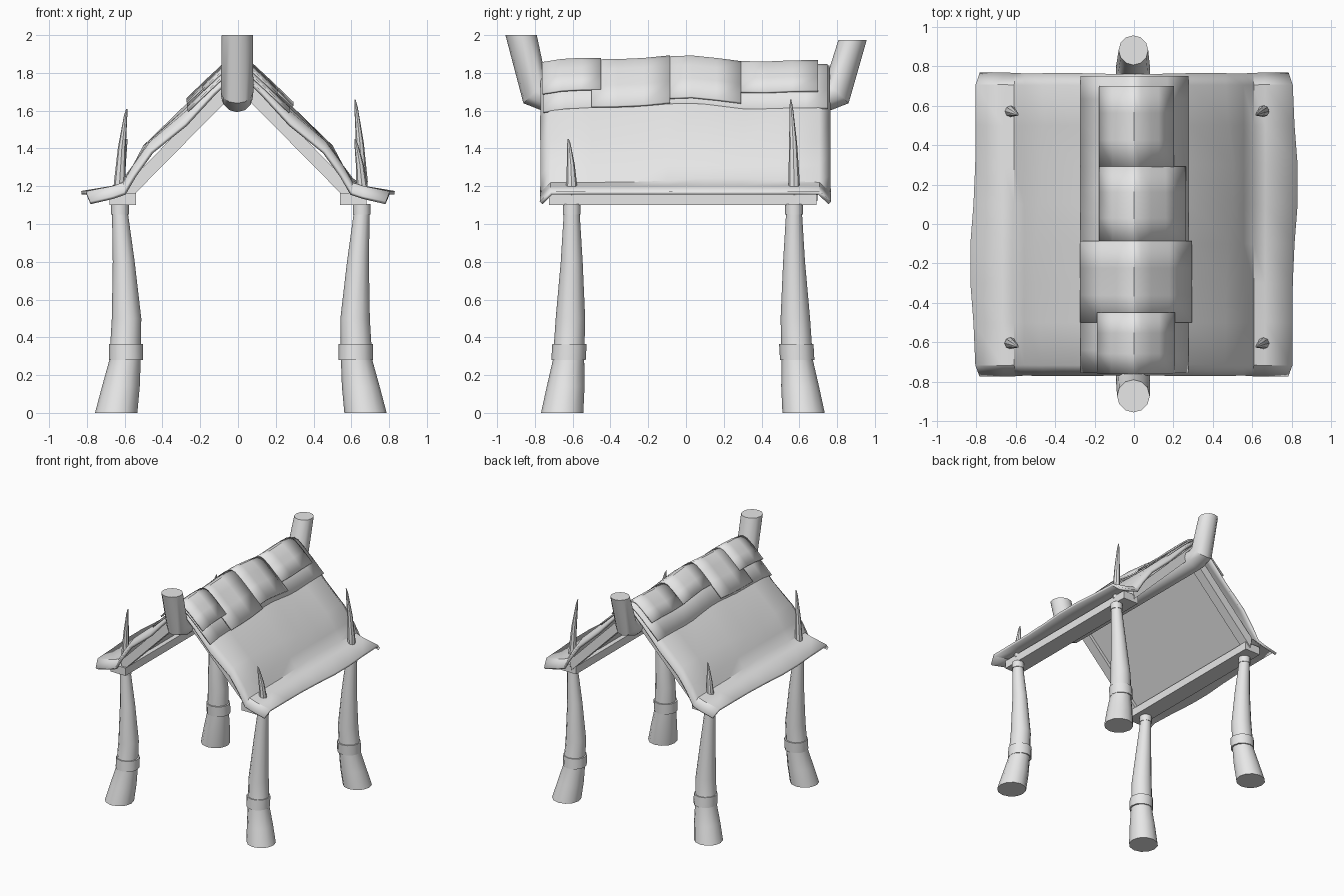
import bpy, math
from mathutils import Vector

if "Cube" in bpy.data.objects:
    bpy.data.objects.remove(bpy.data.objects["Cube"])

grey = bpy.data.materials.new("plain_grey")
grey.use_nodes = True
colour = (0.8, 0.8, 0.8, 1)
grey.diffuse_color = colour
grey.node_tree.nodes["Principled BSDF"].inputs["Base Color"].default_value = colour


def make(name, verts, faces, thickness=0, angle=35):
    mesh = bpy.data.meshes.new(name)
    mesh.from_pydata(verts, [], faces)
    mesh.materials.append(grey)
    obj = bpy.data.objects.new(name, mesh)
    bpy.context.collection.objects.link(obj)
    if thickness:
        mod = obj.modifiers.new("thickness", "SOLIDIFY")
        mod.thickness = thickness
        mod.offset = -1
    bpy.ops.object.select_all(action="DESELECT")
    obj.select_set(True)
    bpy.context.view_layer.objects.active = obj
    bpy.ops.object.shade_smooth_by_angle(angle=math.radians(angle))
    return obj


def tube(name, rings, sides=12):
    """Rings are (centre, normal, radius); every normal lies in the YZ plane."""
    verts = []
    for centre, normal, radius in rings:
        u = Vector((1, 0, 0))
        v = Vector(normal).normalized().cross(u)
        for k in range(sides):
            a = math.tau * k / sides
            verts.append(Vector(centre) + radius * (math.cos(a) * u + math.sin(a) * v))
    faces = [(i * sides + k, i * sides + (k + 1) % sides,
              (i + 1) * sides + (k + 1) % sides, (i + 1) * sides + k)
             for i in range(len(rings) - 1) for k in range(sides)]
    last = (len(rings) - 1) * sides
    faces += [tuple(reversed(range(sides))), tuple(range(last, last + sides))]
    return make(name, verts, faces)


def prism(name, profile, y0, y1):
    """Extrudes an XZ profile along y."""
    n = len(profile)
    verts = [(x, y, z) for y in (y0, y1) for x, z in profile]
    faces = [(k, (k + 1) % n, n + (k + 1) % n, n + k) for k in range(n)]
    faces += [tuple(reversed(range(n))), tuple(range(n, 2 * n))]
    return make(name, verts, faces)


def sheet(name, columns, thickness):
    """Skins a grid made of equally long columns of points."""
    n = len(columns[0])
    verts = [p for col in columns for p in col]
    faces = [(i * n + j, i * n + j + 1, (i + 1) * n + j + 1, (i + 1) * n + j)
             for i in range(len(columns) - 1) for j in range(n - 1)]
    return make(name, verts, faces, thickness)


def bump(y, centre, width):
    return math.exp(-((y - centre) / width) ** 2)


def ridge(x, y):
    sag = 0.025 * bump(y, 0, 0.2) - 0.025 * bump(y, -0.8, 0.12) - 0.01 * bump(y, 0.35, 0.15)
    return 1.895 - 0.98 * math.hypot(x, 0.04) + sag


UP = (0, 0, 1)
# Posts with bands, collars and horns
horn_tops = {(1, 1): 1.66, (1, -1): 1.45, (-1, 1): 1.45, (-1, -1): 1.61}
post_path = [(0, 0.02, 0.112), (0.14, -0.005, 0.1), (0.28, -0.027, 0.083),
             (0.5, -0.035, 0.078), (0.8, -0.02, 0.058), (1.06, 0, 0.042)]
for (sx, sy), tip in horn_tops.items():
    tag = ("left_" if sx > 0 else "right_") + ("back" if sy > 0 else "front")
    px, py = (0.655 if sx > 0 else -0.625), (0.572 if sy > 0 else -0.605)

    def at(z, out):
        foot = 0.05 * max(0, 1 - z / 0.32)
        return (px + sx * out, py + sy * (foot + 0.012 * bump(z, 0.35, 0.2)), z)

    tube("post_" + tag, [(at(z, o), UP, r) for z, o, r in post_path])
    tube("band_" + tag, [(at(z, -0.032), UP, 0.091) for z in (0.28, 0.365)])
    tube("collar_" + tag, [((px, py, z), UP, 0.047) for z in (1.05, 1.105)])
    rise = tip - 1.15
    tube("horn_" + tag, [
        ((px, py, 1.15), UP, 0.03),
        ((px + 0.002 * sx, py, 1.15 + 0.15 * rise), UP, 0.03),
        ((px - 0.01 * sx, py - 0.005, 1.15 + 0.55 * rise), UP, 0.021),
        ((px - 0.03 * sx, py - 0.015, 1.15 + 0.92 * rise), UP, 0.009),
        ((px - 0.036 * sx, py - 0.018, tip), UP, 0.003)], 8)

# Ridge log with upturned ends
tube("ridge_log", [
    ((-0.003, -0.873, 2.0), (0, 0, -1), 0.083),
    ((-0.005, -0.8, 1.7), (0, 1, -1), 0.086),
    ((-0.005, -0.74, 1.677), (0, 1, 0), 0.085),
    ((-0.005, 0.74, 1.677), (0, 1, 0), 0.085),
    ((-0.005, 0.8, 1.7), (0, 1, 1), 0.086),
    ((-0.003, 0.882, 1.975), (0, 0, 1), 0.075)])


# Roof frame: eave beams, panels and rafters
def slope_band(s, low, high, x0, x1):
    return [(s * x, c - 1.013 * x) for x, c in
            ((x0, low), (x1, low), (x1, high), (x0, high))]


for s, side in ((1, "left"), (-1, "right")):
    prism("eave_beam_" + side, [(s * 0.54, 1.1), (s * 0.68, 1.1),
                                (s * 0.68, 1.165), (s * 0.54, 1.165)], -0.725, 0.69)
    prism("roof_panel_" + side, slope_band(s, 1.75, 1.81, 0, 0.59), -0.71, 0.7)
    for y0, y1, end in ((-0.71, -0.63, "front"), (0.62, 0.7, "back")):
        prism(f"rafter_{side}_{end}", slope_band(s, 1.713, 1.752, 0.02, 0.58), y0, y1)

# Roof covering with flared eaves and drooping ends
rows = [-0.76, -0.71, -0.5, -0.3, -0.1, 0.1, 0.3, 0.5, 0.7, 0.755]


def half_profile(s, y):
    end = y in (rows[0], rows[-1])
    drop = 0.05 if end else 0
    wave = bump(s * y, 0.2, 0.3)
    fold = 0.45 + 0.04 * wave
    pts = [(0.12, ridge(0.12, y) - 0.035), (0.27, ridge(0.27, y) - 0.035),
           (fold, 1.4 + 0.025 * (1 - wave)), (0.54, 1.3),
           (0.595, 1.205 + 0.025 * wave), (0.66, 1.183),
           (0.8 + 0.03 * wave - (0.02 if end else 0), 1.155)]
    return [(s * x, y, z - drop * min(1, x / 0.2)) for x, z in pts]


sheet("roof_cover", [half_profile(-1, y)[::-1] + [(0, y, ridge(0, y) - 0.035)]
                     + half_profile(1, y) for y in rows][::-1], 0.02)

# Overlapping ridge tiles
tiles = [("ridge_cover", -0.755, 0.75, 0.262, 0.268, -0.02),
         ("ridge_tile_a", 0.29, 0.7, 0.17, 0.195, 0),
         ("ridge_tile_b", -0.1, 0.29, 0.17, 0.255, 0),
         ("ridge_tile_c", -0.5, -0.085, 0.265, 0.285, 0.004),
         ("ridge_tile_d", -0.76, -0.45, 0.18, 0.2, 0.012)]
for name, y0, y1, right, left, lift in tiles:
    steps = max(3, round((y1 - y0) / 0.12))
    columns = []
    for i in range(steps + 1):
        y = y0 + (y1 - y0) * i / steps
        xs = [-right, -right * 0.6, -0.08, -0.03, 0, 0.03, 0.08, left * 0.6, left]
        columns.append([(x, y, ridge(x, y) + lift) for x in xs])
    sheet(name, columns[::-1], 0.012)
